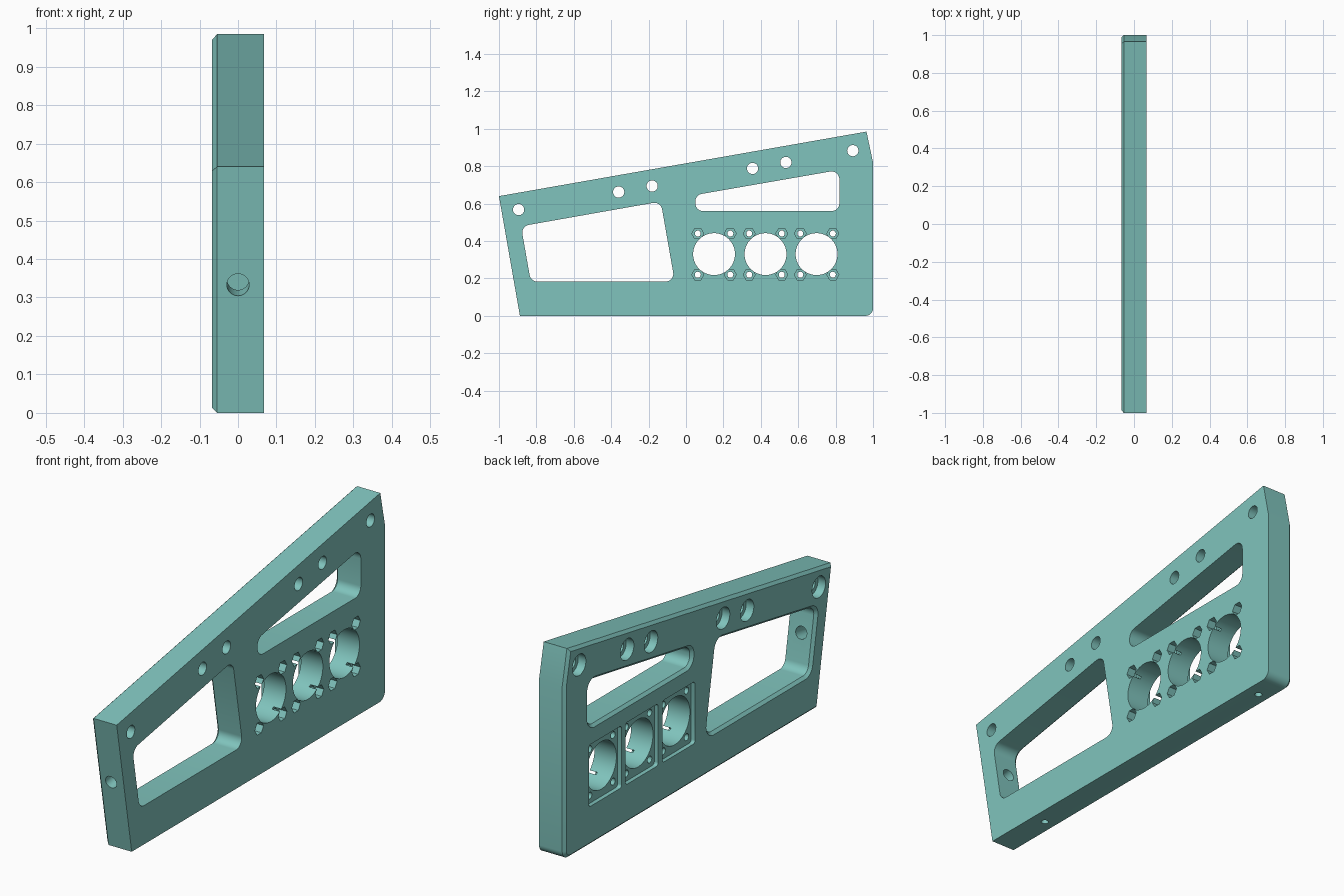
import bpy, bmesh, math
from mathutils import Vector

if "Cube" in bpy.data.objects:
    bpy.data.objects.remove(bpy.data.objects["Cube"])

HALF = 0.067      # half thickness of the panel
CHAMFER = 0.013
OUT = 0.085       # cutters reach past the faces

teal = bpy.data.materials.new("teal")
teal.diffuse_color = (0.216, 0.552, 0.509, 1)
teal.use_nodes = True
teal.node_tree.nodes["Principled BSDF"].inputs["Base Color"].default_value = teal.diffuse_color


def rounded(corners, radii, steps=8):
    """Fillet the corners of a counter-clockwise polygon in (y, z)."""
    pts, n = [], len(corners)
    for i, r in enumerate(radii):
        p = Vector(corners[i])
        a = (Vector(corners[i - 1]) - p).normalized()
        b = (Vector(corners[(i + 1) % n]) - p).normalized()
        if r == 0:
            pts.append(p)
            continue
        half = a.angle(b) / 2
        c = p + (a + b).normalized() * r / math.sin(half)
        s = p + a * r / math.tan(half) - c
        turn = math.pi - 2 * half
        for k in range(steps + 1):
            t = turn * k / steps
            pts.append(c + Vector((s.x * math.cos(t) - s.y * math.sin(t),
                                   s.x * math.sin(t) + s.y * math.cos(t))))
    return pts


def circle(y, z, r, n=40):
    return [Vector((y + r * math.cos(2 * math.pi * i / n),
                    z + r * math.sin(2 * math.pi * i / n))) for i in range(n)]


def offset(pts, d):
    """Move every side of the polygon outward by d."""
    res, n = [], len(pts)
    for i, p in enumerate(pts):
        e1 = (p - pts[i - 1]).normalized()
        e2 = (pts[(i + 1) % n] - p).normalized()
        n1, n2 = Vector((e1.y, -e1.x)), Vector((e2.y, -e2.x))
        res.append(p + (n1 + n2) * d / (1 + n1.dot(n2)))
    return res


def loft(name, pts, sections):
    """Solid along x from a (y, z) profile; sections are (x, outward offset)."""
    bm = bmesh.new()
    rings = [[bm.verts.new((x, q.x, q.y)) for q in offset(pts, d)]
             for x, d in sections]
    bm.faces.new(rings[0])
    bm.faces.new(rings[-1])
    for r0, r1 in zip(rings, rings[1:]):
        for i in range(len(pts)):
            bm.faces.new((r0[i - 1], r0[i], r1[i], r1[i - 1]))
    bmesh.ops.recalc_face_normals(bm, faces=bm.faces)
    me = bpy.data.meshes.new(name)
    bm.to_mesh(me)
    bm.free()
    me.materials.append(teal)
    ob = bpy.data.objects.new(name, me)
    bpy.context.collection.objects.link(ob)
    return ob


def drill(name, start, direction, length, r):
    bpy.ops.mesh.primitive_cylinder_add(vertices=40, radius=r, depth=length)
    ob = bpy.context.object
    ob.name = name
    d = Vector(direction).normalized()
    ob.rotation_euler = d.to_track_quat('Z', 'Y').to_euler()
    ob.location = Vector(start) + d * length / 2
    ob.data.materials.append(teal)
    return ob


# Side panel, chamfered on the outer face
outline = rounded([(-1, 0.64), (-0.888, 0), (1, 0), (1, 0.82), (0.965, 0.985)],
                  [0, 0, 0.04, 0, 0])
panel = loft("side_panel", outline,
             [(-HALF, -CHAMFER), (-HALF + CHAMFER, 0), (HALF, 0)])
cutters = []

# Two windows with a chamfered outer rim
windows = [
    rounded([(-0.882, 0.479), (-0.83, 0.183), (-0.06, 0.183), (-0.135, 0.611)], [0.042] * 4),
    rounded([(0.05, 0.646), (0.05, 0.56), (0.82, 0.56), (0.82, 0.78)],
            [0.04, 0.042, 0.042, 0.042]),
]
for w in windows:
    cutters.append(loft("window_cutter", w,
                        [(-OUT, OUT - HALF + CHAMFER), (-HALF + CHAMFER, 0), (OUT, 0)]))

# Counterbored bolt holes along the sloped top
for y, z in [(-0.895, 0.568), (-0.36, 0.662), (-0.181, 0.694),
             (0.356, 0.788), (0.534, 0.82), (0.892, 0.883)]:
    cutters.append(loft("bolt_cutter", circle(y, z, 0.03),
                        [(-OUT, 0.02), (-0.027, 0.02), (-0.027, 0), (OUT, 0)]))

# Connector sockets: flange recess, round bore, screw holes with nut pockets
for y in (0.15, 0.425, 0.698):
    z = 0.33
    flange = rounded([(y - 0.122, z - 0.146), (y + 0.122, z - 0.146),
                      (y + 0.122, z + 0.146), (y - 0.122, z + 0.146)], [0.014] * 4, 4)
    cutters.append(loft("flange_cutter", flange, [(-OUT, 0), (-HALF + 0.02, 0)]))
    cutters.append(loft("bore_cutter", circle(y, z, 0.112, 64), [(-OUT, 0), (OUT, 0)]))
    for sy in (-1, 1):
        for sz in (-1, 1):
            p = (y + sy * 0.087, z + sz * 0.11)
            cutters.append(loft("screw_cutter", circle(*p, 0.016, 24), [(-OUT, 0), (OUT, 0)]))
            cutters.append(loft("nut_cutter", circle(*p, 0.032, 6), [(HALF - 0.04, 0), (OUT, 0)]))

# Cable hole through the front edge, square to the slope
slope = Vector((0, 0.985, 0.172))
cutters.append(drill("cable_cutter", Vector((0, -0.946, 0.333)) - slope * 0.05, slope, 0.25, 0.029))

# Blind mounting holes underneath
for y in (-0.61, 0.85):
    cutters.append(drill("foot_cutter", (0, y, -0.03), (0, 0, 1), 0.13, 0.016))

# Cut everything out of the panel
for c in cutters:
    m = panel.modifiers.new("cut", 'BOOLEAN')
    m.operation, m.solver, m.object = 'DIFFERENCE', 'EXACT', c
bpy.context.view_layer.update()
mesh = bpy.data.meshes.new_from_object(
    panel.evaluated_get(bpy.context.evaluated_depsgraph_get()))
panel.modifiers.clear()
panel.data = mesh
for c in cutters:
    bpy.data.objects.remove(c)

bpy.ops.object.select_all(action='DESELECT')
panel.select_set(True)
bpy.context.view_layer.objects.active = panel
bpy.ops.object.shade_smooth_by_angle(angle=math.radians(25))
